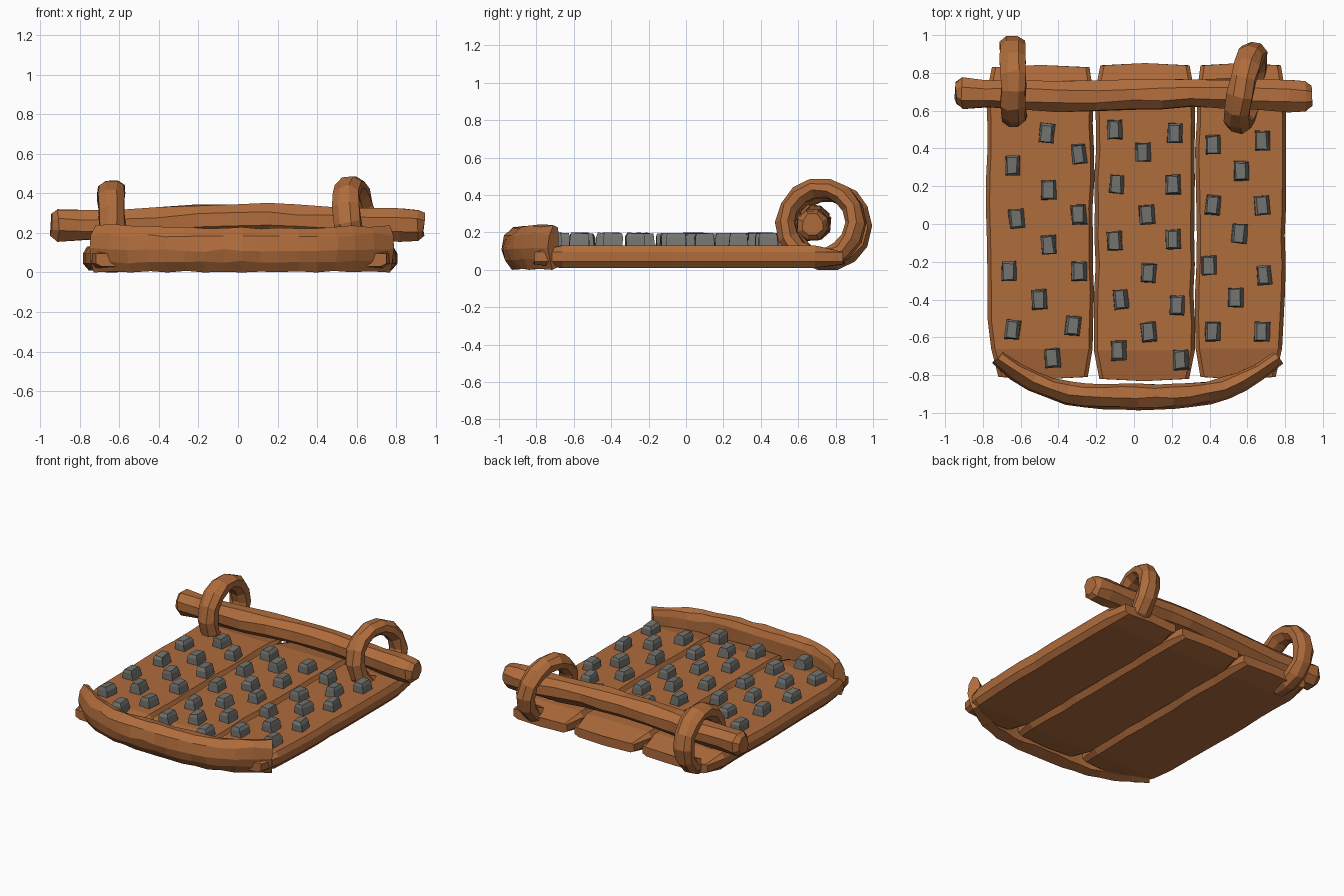
import bpy
import bmesh
import random
from math import cos, sin, pi, radians
from mathutils import Vector, Matrix

random.seed(4)
if "Cube" in bpy.data.objects:
    bpy.data.objects.remove(bpy.data.objects["Cube"], do_unlink=True)


def material(name, color):
    mat = bpy.data.materials.new(name)
    mat.use_nodes = True
    mat.diffuse_color = (*color, 1)
    mat.node_tree.nodes["Principled BSDF"].inputs["Base Color"].default_value = (*color, 1)
    return mat


WOOD = material("brown wood", (0.43, 0.15, 0.045))
STONE = material("grey stone", (0.17, 0.17, 0.16))


def wobble(amount):
    return random.uniform(-amount, amount)


def loft(name, rings, mat, closed=False, rough=0.0):
    """Skin a row of cross-sections into one faceted solid."""
    bm = bmesh.new()
    rows = [[bm.verts.new(p) for p in ring] for ring in rings]
    count = len(rows[0])
    pairs = list(zip(rows, rows[1:]))
    if closed:
        pairs.append((rows[-1], rows[0]))
    else:
        bm.faces.new(rows[0])
        bm.faces.new(rows[-1])
    for a, b in pairs:
        for i in range(count):
            j = (i + 1) % count
            bm.faces.new((a[i], a[j], b[j], b[i]))
    for v in bm.verts:
        v.co += Vector((wobble(rough), wobble(rough), wobble(rough)))
        v.co.z = max(v.co.z, 0.0)
    bmesh.ops.recalc_face_normals(bm, faces=bm.faces)
    mesh = bpy.data.meshes.new(name)
    bm.to_mesh(mesh)
    bm.free()
    mesh.materials.append(mat)
    obj = bpy.data.objects.new(name, mesh)
    bpy.context.collection.objects.link(obj)
    return obj


# Three deck planks with worn, chamfered edges
def plank(name, x0, x1, front, back, taper0=0.0, taper1=0.0):
    rings = []
    steps = 11
    for k in range(steps + 1):
        t = k / steps
        y = front + (back - front) * t
        narrow = max(0, 1 - t * 4)
        end = k in (0, steps)
        pinch = 0.025 if end else 0
        a = x0 + taper0 * narrow + pinch + wobble(0.006)
        b = x1 - taper1 * narrow - pinch + wobble(0.006)
        top = 0.095 if end else 0.13
        low = 0.03 if end else 0.01
        mid = (a + b) / 2
        bulge = 0.012 * (1 if t > 0.5 else -1) if end else 0
        rings.append([
            (a + 0.03, y, low), (mid, y + bulge, low), (b - 0.03, y, low),
            (b, y, 0.045), (b, y, 0.095), (b - 0.02, y, top),
            (mid, y + bulge, top), (a + 0.02, y, top),
            (a, y, 0.095), (a, y, 0.045)])
    return loft(name, rings, WOOD)


plank("right_plank", -0.78, -0.215, -0.81, 0.83, taper0=0.04)
plank("middle_plank", -0.207, 0.318, -0.82, 0.84)
plank("left_plank", 0.328, 0.80, -0.81, 0.84, taper1=0.02)

# Curved front lip: (inward fraction, height) profile swept along a bow
LIP = [(0.95, 0.02), (0.4, 0.0), (0.12, 0.05), (0.0, 0.11),
       (0.1, 0.18), (0.45, 0.225), (0.85, 0.215), (1.0, 0.17)]
rings = []
N = 16
for k in range(N + 1):
    s = -1 + 2 * k / N
    p = Vector((0.02 + 0.77 * s, -0.985 + 0.25 * abs(s) ** 3, 0))
    slope = 0.75 * s * abs(s)
    inward = Vector((-slope, 0.77, 0)).normalized()
    thick = 0.14 - 0.06 * s * s
    lift = 1 + 0.07 * s * s
    ring = []
    for n, z in LIP:
        q = p + inward * thick * n
        ring.append((q.x, q.y, z * lift + wobble(0.004)))
    rings.append(ring)
loft("front_lip", rings, WOOD, rough=0.006)

# Crossbar log at the back, bowed up in the middle
SIDES = 8
stations = [-0.945, -0.91, -0.78, -0.6, -0.4, -0.2, 0, 0.15, 0.3, 0.5, 0.66, 0.82, 0.91, 0.94]
rings = []
for x in stations:
    tip = abs(x) > 0.93
    r = 0.062 if tip else 0.084 + wobble(0.006)
    cz = 0.24 + 0.03 * max(0, cos((x - 0.08) * 2.6))
    cy = 0.685 + 0.008 * sin(x * 5)
    rings.append([(x, cy + r * cos(2 * pi * i / SIDES + 0.4),
                   cz + r * sin(2 * pi * i / SIDES + 0.4)) for i in range(SIDES)])
loft("crossbar_log", rings, WOOD, rough=0.006)


# Bent wooden hoops that tie the crossbar to the deck
def hoop(name, centre, radius, turn, lean):
    rings = []
    steps = 14
    for k in range(steps):
        a = 2 * pi * k / steps
        out = Vector((0, cos(a), sin(a)))
        ring = []
        for i in range(8):
            b = 2 * pi * (i + 0.5) / 8
            ring.append(out * (radius + 0.056 * cos(b)) + Vector((0.07 * sin(b), 0, 0)))
        rings.append(ring)
    m = Matrix.Translation(centre) @ Matrix.Rotation(radians(turn), 4, 'Z') @ \
        Matrix.Rotation(radians(lean), 4, 'Y')
    rings = [[m @ v for v in ring] for ring in rings]
    return loft(name, rings, WOOD, closed=True, rough=0.006)


hoop("right_hoop", (-0.64, 0.755, 0.232), 0.19, 1, 0)
hoop("left_hoop", (0.595, 0.72, 0.25), 0.19, -12, -8)

# Flint teeth, leaning wedges set in staggered rows
TEETH = [
    (-.46, .48), (-.64, .31), (-.29, .37), (-.45, .18), (-.62, .03), (-.29, .05),
    (-.45, -.11), (-.66, -.25), (-.29, -.25), (-.5, -.4), (-.64, -.56), (-.32, -.54),
    (-.43, -.71), (-.1, .5), (.22, .48), (.05, .38), (-.09, .21), (.21, .21),
    (.07, .05), (-.1, -.09), (.21, -.08), (.08, -.26), (-.07, -.4), (.23, -.43),
    (.08, -.57), (-.08, -.67), (.25, -.72), (.42, .42), (.68, .44), (.57, .28),
    (.42, .1), (.68, .1), (.56, -.05), (.4, -.22), (.69, -.27), (.54, -.39),
    (.42, -.57), (.68, -.57)]
for x, y in TEETH:
    m = Matrix.Translation((x, y, 0)) @ Matrix.Rotation(wobble(0.12), 4, 'Z')
    rings = []
    for z, x0, x1, half in ((0.11, -0.042, 0.042, 0.052),
                            (0.175, -0.04, 0.03, 0.05),
                            (0.196, -0.03, 0.02, 0.043)):
        rings.append([m @ Vector(c) for c in (
            (x0, -half, z), (x1, -half, z), (x1, half, z), (x0, half, z))])
    loft("flint_tooth", rings, STONE, rough=0.004)
